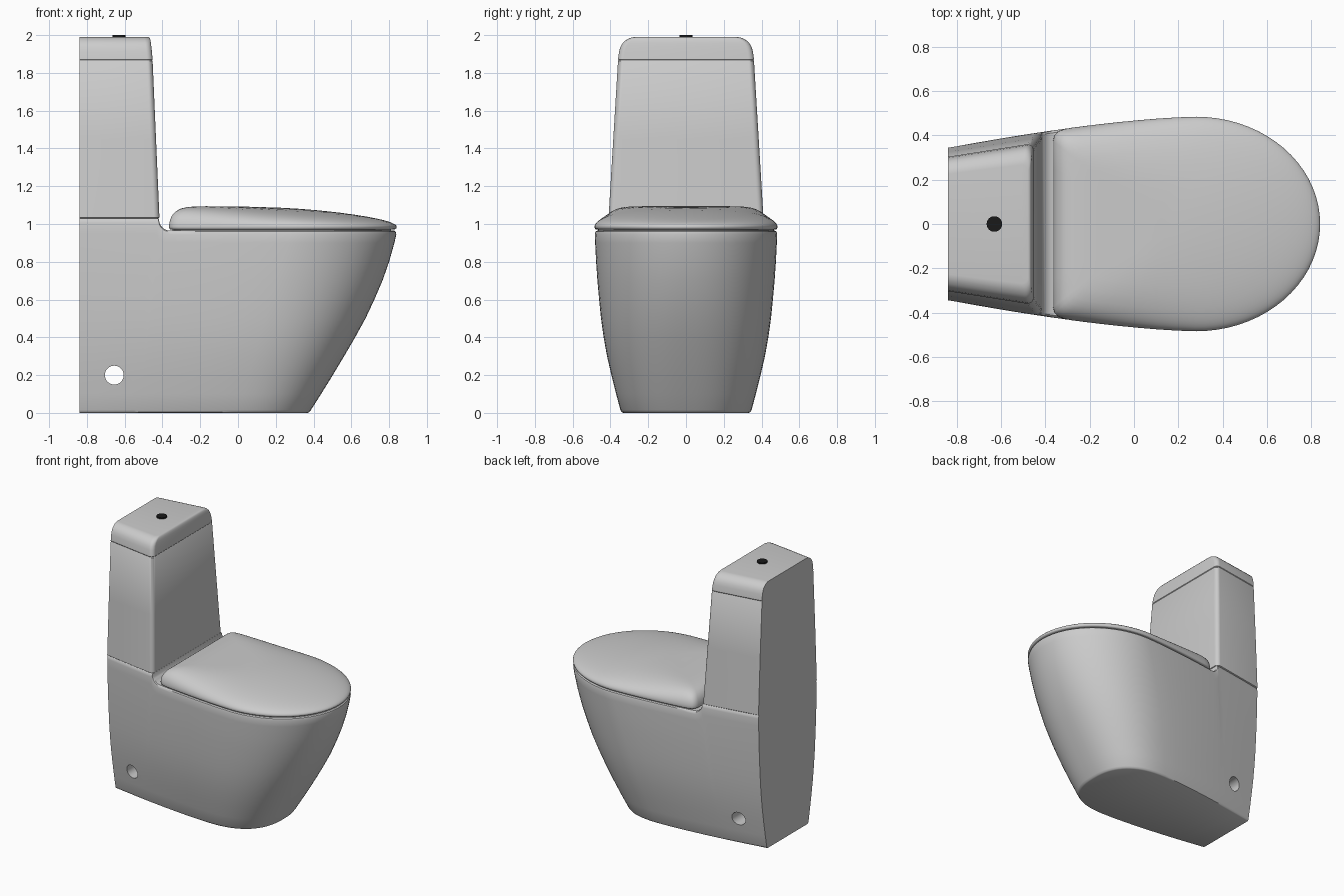
import bpy, bmesh
from math import sin, cos, pi, radians, sqrt

if "Cube" in bpy.data.objects:
    bpy.data.objects.remove(bpy.data.objects["Cube"])

BACK = -0.84


def finish(obj, angle=35):
    bpy.ops.object.select_all(action='DESELECT')
    obj.select_set(True)
    bpy.context.view_layer.objects.active = obj
    bpy.ops.object.shade_smooth_by_angle(angle=radians(angle))


def loft(name, rings):
    """Skin mirrored rings of (x, y, z) points; close both ends with strips across y."""
    bm = bmesh.new()
    vs = [[bm.verts.new(p) for p in r] for r in rings]
    c = len(vs[0])
    for a, b in zip(vs, vs[1:]):
        for i in range(c):
            j = (i + 1) % c
            bm.faces.new((a[i], a[j], b[j], b[i]))
    for r in (vs[0], vs[-1]):
        for i in range((c - 1) // 2):
            bm.faces.new(list(dict.fromkeys((r[i], r[i + 1], r[c - 2 - i], r[c - 1 - i]))))
    bmesh.ops.recalc_face_normals(bm, faces=bm.faces)
    me = bpy.data.meshes.new(name)
    bm.to_mesh(me)
    bm.free()
    obj = bpy.data.objects.new(name, me)
    bpy.context.collection.objects.link(obj)
    return obj


def mirrored(half):
    """Half outline (y >= 0) to full outline, sharing a point on the centre line."""
    return half + [(x, -y) for x, y in reversed(half) if abs(y) > 1e-6]


def bowl_half(w, front, xs, n, us):
    """Flared side from the back to xs, then a superellipse nose."""
    pts = [(BACK + u * (xs - BACK), w * (0.711 + 0.289 * (1 - (1 - u) ** 1.5))) for u in us]
    steps = 18
    for k in range(1, steps):
        a = k / steps * pi / 2
        pts.append((xs + (front - xs) * sin(a) ** (2 / n), w * cos(a) ** (2 / n)))
    return pts + [(front, 0)]


# Pedestal body: loft with a raised rear deck and a concave fillet in front of the tank
US = [0, .12, .25, .345, .375, .379, .384, .392, .402, .415, .43, .47, .55, .65, .76, .88, 1]
Z = [0, .004, .015, .1, .2, .3, .4, .5, .6, .7, .8, .9, .945, .959, .965]
W = [.333, .341, .347, .37, .395, .418, .436, .45, .46, .469, .476, .481, .483, .479, .471]
F = [.368, .378, .386, .44, .502, .562, .62, .675, .722, .765, .80, .828, .838, .835, .827]


def deck_rise(x):
    s = min(max((x + 0.42) / 0.06, 0), 1)
    return 0.065 * (1 - sqrt(1 - (1 - s) ** 2))


top = mirrored(bowl_half(W[-1], F[-1], 0.28, 2, US))
rings = []
for z, w, f in zip(Z, W, F):
    t = z / 0.965
    outline = mirrored(bowl_half(w, f, 0.28 * t, 2.5 - 0.5 * t, US))
    rings.append([(x, y, z + deck_rise(q[0]) * t ** 4) for (x, y), q in zip(outline, top)])
body = loft("pedestal_body", rings)

# Fixing hole through both sides
bpy.ops.mesh.primitive_cylinder_add(vertices=32, radius=0.05, depth=1.4,
                                    location=(-0.655, 0, 0.2), rotation=(pi / 2, 0, 0))
cutter = bpy.context.object
cutter.hide_render = True
mod = body.modifiers.new("hole", 'BOOLEAN')
mod.operation = 'DIFFERENCE'
mod.solver = 'EXACT'
mod.object = cutter
bpy.context.view_layer.objects.active = body
bpy.ops.object.modifier_apply(modifier=mod.name)
bpy.data.objects.remove(cutter)
finish(body)

# Seat cover: domed rings scaled about a centre, steep at the hinge end, soft at the nose
side = bowl_half(0.484, 0.84, 0.28, 2, [.5, .55, .6, .68, .76, .84, .92, 1])
corner = [(-.365, .12), (-.365, .25), (-.365, .375), (-.359, .4), (-.343, .418), (-.315, .428)]
seat_outline = mirrored(corner + side)
CX = 0.1


def seat_ring(f, z=None):
    ring = []
    for x0, y0 in seat_outline:
        x, y = CX + f * (x0 - CX), f * y0
        k = 2 + 8 * ((0.84 - x0) / 1.2) ** 4
        ridge = 1.095 - 0.03 * ((x + 0.36) / 1.2) ** 2
        h = 0.985 + (1 - f ** k) ** 0.5 * (ridge - 0.985)
        ring.append((x, y, h if z is None else z))
    return ring


seat_rings = [seat_ring(.96, .96), seat_ring(.96, .972), seat_ring(.988, .972), seat_ring(.997, .977)]
seat_rings += [seat_ring(f) for f in (1, .998, .99, .975, .955, .93, .9, .86, .8, .7, .58, .44, .3, .15)]
finish(loft("seat_cover", seat_rings), 50)


# Tank: tapered box, flat back, rounded front corners
def tank_ring(z, back, front, xf, r=0.03):
    half = [(BACK, back)]
    for k in range(7):
        a = k / 6 * pi / 2
        half.append((xf - r + r * sin(a), front - r + r * cos(a)))
    return [(x, y, z) for x, y in mirrored(half)]


finish(loft("tank", [
    tank_ring(1.029, .338, .402, -.424),
    tank_ring(1.034, .344, .41, -.416),
    tank_ring(1.45, .325, .385, -.434),
    tank_ring(1.863, .303, .36, -.452),
    tank_ring(1.868, .299, .356, -.456)]), 40)

# Tank lid: sides roll over broadly, front edge only slightly
profile = [(1.867, .356, -.456), (1.872, .36, -.452), (1.915, .354, -.456), (1.94, .346, -.459),
           (1.958, .335, -.461), (1.972, .32, -.463), (1.982, .302, -.466), (1.988, .285, -.47),
           (1.99, .268, -.478)]
finish(loft("tank_lid", [tank_ring(z, w * 0.842, w, xf) for z, w, xf in profile]), 40)

# Flush button
bpy.ops.mesh.primitive_cylinder_add(vertices=32, radius=0.035, depth=0.02, location=(-0.63, 0, 1.99))
button = bpy.context.object
button.name = "flush_button"
mat = bpy.data.materials.new("dark_button")
mat.diffuse_color = (0.01, 0.01, 0.01, 1)
mat.use_nodes = True
mat.node_tree.nodes["Principled BSDF"].inputs["Base Color"].default_value = mat.diffuse_color
button.data.materials.append(mat)
finish(button)
